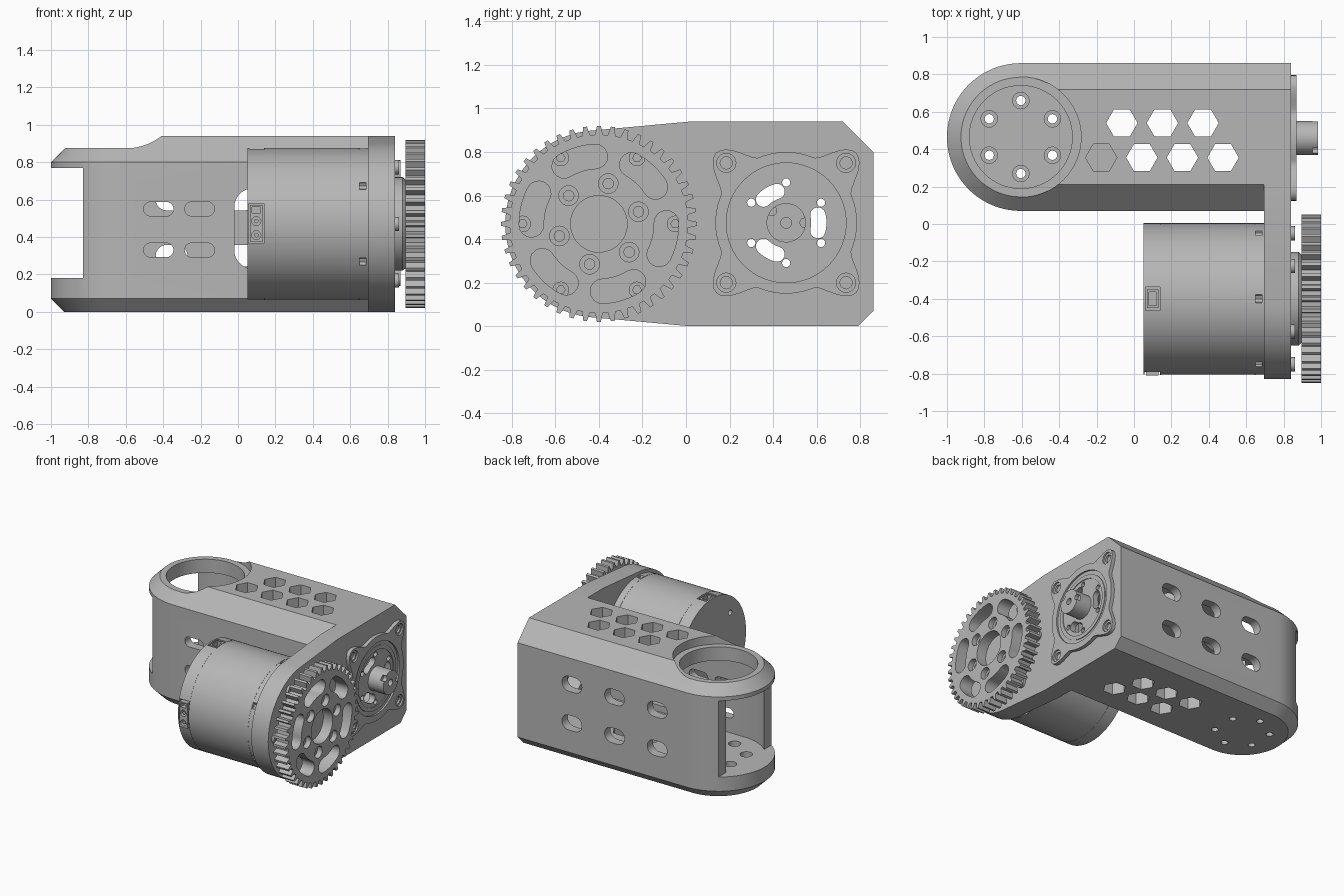
import bpy, bmesh, math
from math import cos, sin, pi, radians

cube = bpy.data.objects.get("Cube")
if cube:
    bpy.data.objects.remove(cube)

grey = bpy.data.materials.new("machined_grey")
grey.use_nodes = True
COLOUR = (0.47, 0.47, 0.47, 1)
grey.diffuse_color = COLOUR
grey.node_tree.nodes["Principled BSDF"].inputs["Base Color"].default_value = COLOUR

# Key centres: (y, z) of the motor and bearing axes, (x, y) of the swivel joint
MOTOR = (-0.40, 0.47)
BEARING = (0.46, 0.475)
JOINT = (-0.605, 0.465)
PLACE = {"x": lambda a, b, h: (h, a, b),
         "y": lambda a, b, h: (a, h, b),
         "z": lambda a, b, h: (a, b, h)}


# ---- helpers ----
def loft(name, rings):
    """Skin a stack of equal-length closed rings and cap both ends."""
    bm = bmesh.new()
    loops = [[bm.verts.new(p) for p in ring] for ring in rings]
    for lo, hi in zip(loops, loops[1:]):
        for i in range(len(lo)):
            j = (i + 1) % len(lo)
            bm.faces.new((lo[i], lo[j], hi[j], hi[i]))
    bm.faces.new(loops[0][::-1])
    bm.faces.new(loops[-1])
    bmesh.ops.recalc_face_normals(bm, faces=bm.faces)
    mesh = bpy.data.meshes.new(name)
    bm.to_mesh(mesh)
    bm.free()
    mesh.materials.append(grey)
    obj = bpy.data.objects.new(name, mesh)
    bpy.context.collection.objects.link(obj)
    return obj


def prism(name, axis, pts, lo, hi):
    return loft(name, [[PLACE[axis](a, b, h) for a, b in pts] for h in (lo, hi)])


def arc(c, r, a0, a1, n):
    return [(c[0] + r * cos(radians(a0 + (a1 - a0) * i / n)),
             c[1] + r * sin(radians(a0 + (a1 - a0) * i / n))) for i in range(n + 1)]


def circle(c, r, n=32):
    return arc(c, r, 0, 360, n)[:-1]


def rect(c, w, h):
    return [(c[0] + sx * w, c[1] + sy * h) for sx, sy in ((-1, -1), (1, -1), (1, 1), (-1, 1))]


def slot(c, w, r):
    return (arc((c[0] + w - r, c[1]), r, -90, 90, 10)
            + arc((c[0] - w + r, c[1]), r, 90, 270, 10))


def kidney(c, r, w, mid, half):
    """Curved slot following a circle, with round ends."""
    a, b = mid - half, mid + half
    start, end = polar(c, r, a), polar(c, r, b)
    return (arc(c, r + w, a, b, 10) + arc(end, w, b, b + 180, 8)[1:-1]
            + arc(c, r - w, b, a, 10) + arc(start, w, a + 180, a + 360, 8)[1:-1])


def polar(c, r, deg):
    return (c[0] + r * cos(radians(deg)), c[1] + r * sin(radians(deg)))


def carve(target, cutters, operation="DIFFERENCE"):
    """Apply a row of booleans and delete the helpers."""
    for cutter in cutters:
        cutter.hide_render = True
        mod = target.modifiers.new("carve", "BOOLEAN")
        mod.object, mod.operation, mod.solver = cutter, operation, "EXACT"
    graph = bpy.context.evaluated_depsgraph_get()
    mesh = bpy.data.meshes.new_from_object(target.evaluated_get(graph))
    target.modifiers.clear()
    target.data = mesh
    for cutter in cutters:
        bpy.data.objects.remove(cutter)


def cut(axis, pts, lo, hi):
    return prism("cutter", axis, pts, lo, hi)


# ---- arm housing: round-ended box with chamfered long edges ----
def outline(r, right):
    return arc(JOINT, r, 90, 270, 40) + [(right, JOINT[1] - r), (right, JOINT[1] + r)]


WIDE = 0.395
levels = [(0, 0.07), (0.07, 0), (0.80, 0), (0.94, 0.14)]
housing = loft("arm_housing", [[(x, y, z) for x, y in outline(WIDE - inset, 0.84)]
                               for z, inset in levels])

# Motor mounting plate, joined to the housing
plate_shape = arc(MOTOR, 0.43, 95, 265, 48) + [(0.02, 0), (0.23, 0), (0.23, 0.94), (0.02, 0.94)]
carve(housing, [prism("motor_plate", "x", plate_shape, 0.695, 0.84)], "UNION")

# Cavity, open end, swivel ring seat and ring hole, bearing bore
cutters = [cut("z", outline(0.325, 0.695), 0.18, 0.77),
           cut("y", rect((-1.03, 0.475), 0.20, 0.295), -0.2, 1.2),
           cut("z", circle(JOINT, 0.322, 64), 0.875, 1.2),
           cut("z", circle(JOINT, 0.275, 64), 0.6, 1.1),
           cut("x", circle(BEARING, 0.24, 48), 0.6, 0.9)]
# Bolt holes in the lower swivel plate
for k in range(6):
    p = polar(JOINT, 0.195, 30 + 60 * k)
    cutters += [cut("z", circle(p, 0.025, 16), -0.1, 0.3),
                cut("z", circle(p, 0.044, 24), 0.10, 0.3)]
# Hexagonal lightening holes
for y, first, count in ((0.54, -0.065, 3), (0.355, -0.175, 4)):
    for k in range(count):
        low = 0.6 if count == 4 and k == 0 else -0.1
        cutters.append(cut("z", circle((first + 0.217 * k, y), 0.084, 6), low, 1.1))
# Cable slots in the front and back walls
for z in (0.33, 0.55):
    cutters += [cut("y", slot((x, z), 0.08, 0.038), -0.1, 0.3) for x in (-0.425, -0.205)]
for z in (0.30, 0.60):
    cutters += [cut("y", slot((x, z), 0.085, 0.058), 0.6, 1.0) for x in (-0.355, 0.01, 0.375)]
# Cable window behind the motor
window = (arc((0.3, 0.56), 0.1, 0, 90, 8) + arc((0.08, 0.56), 0.1, 90, 180, 8)
          + arc((0.08, 0.33), 0.1, 180, 270, 8) + arc((0.3, 0.33), 0.1, 270, 360, 8))
cutters.append(cut("y", window, -0.02, 0.3))
# Back edge of the plate keeps the top chamfer all the way to the end
carve(housing, cutters)

# ---- motor can ----
motor = prism("motor_can", "x", circle(MOTOR, 0.405, 96), 0.05, 0.70)
cutters = [cut("y", rect((0.098, 0.472), 0.042, 0.108), -0.9, -0.72),
           cut("z", rect((0.1, -0.4), 0.038, 0.062), 0.83, 0.95)]
for k in range(6):  # clip notches around the mounting end
    y, z = polar(MOTOR, 0.405, 30 + 60 * k)
    cutters.append(cut("x", circle((y, z), 0.024, 8), 0.65, 0.685))
for k in range(4):  # screw holes in the rear face
    cutters.append(cut("x", circle(polar(MOTOR, 0.3, 45 + 90 * k), 0.02, 16), 0, 0.1))
carve(motor, cutters)
for x in (0.14, 0.645):
    prism("motor_seam_band", "x", circle(MOTOR, 0.4065, 96), x, x + 0.004)

# Power connector on the front and signal connector on top
power = prism("power_connector", "y", rect((0.098, 0.472), 0.034, 0.098), -0.809, -0.70)
carve(power, [cut("y", circle((0.098, z), 0.024, 20), -0.9, -0.76) for z in (0.41, 0.485)]
      + [cut("y", rect((0.098, 0.545), 0.022, 0.016), -0.9, -0.77)])
for z in (0.41, 0.485):
    prism("power_pin", "y", circle((0.098, z), 0.012, 12), -0.80, -0.74)
signal = prism("signal_connector", "z", rect((0.1, -0.4), 0.03, 0.05), 0.80, 0.868)
carve(signal, [cut("z", rect((0.1, -0.4), 0.02, 0.036), 0.84, 0.9)])

# ---- output hub and gear ----
hub_rings = [(0.83, 0.25), (0.88, 0.25), (0.897, 0.235)]
loft("output_hub", [[(x, y, z) for y, z in circle(MOTOR, r, 64)] for x, r in hub_rings])
for k in range(6):
    p = polar(MOTOR, 0.35, 60 * k)
    screw = prism("mount_screw", "x", circle(p, 0.038, 24), 0.83, 0.86)
    carve(screw, [cut("x", circle(p, 0.02, 6), 0.845, 0.9)])

TEETH = 44
gear_shape = []
for k in range(TEETH):
    for part, r in ((-0.30, 0.41), (-0.14, 0.45), (0.14, 0.45), (0.30, 0.41)):
        gear_shape.append(polar(MOTOR, r, (k + part) * 360 / TEETH))
gear = prism("output_gear", "x", gear_shape, 0.895, 1.0)
cutters = [cut("x", circle(MOTOR, 0.13, 48), 0.92, 1.1)]
for k in range(6):
    p = polar(MOTOR, 0.19, 17 + 60 * k)
    cutters += [cut("x", circle(p, 0.024, 16), 0.91, 1.1),
                cut("x", circle(p, 0.045, 24), 0.96, 1.1),
                cut("x", kidney(MOTOR, 0.31, 0.056, 47 + 60 * k, 14), 0.8, 1.1)]
carve(gear, cutters)

# ---- bearing flange with four ears, and its shaft ----
flange_shape = []
for deg in range(0, 360, 3):
    ear = max(0, cos(4 * radians(deg - 45))) ** 2
    flange_shape.append(polar(BEARING, 0.325 + 0.13 * ear, deg))
flange = prism("bearing_flange", "x", flange_shape, 0.81, 0.868)
cutters = [cut("x", circle(BEARING, 0.275, 64), 0.855, 0.9)]
for k in range(4):
    p = polar(BEARING, 0.389, 45 + 90 * k)
    cutters += [cut("x", circle(p, 0.044, 24), 0.855, 0.9),
                cut("x", circle(p, 0.028, 16), 0.7, 0.9)]
for k in range(6):
    cutters.append(cut("x", circle(polar(BEARING, 0.185, 30 + 60 * k), 0.019, 16), 0.7, 0.9))
for k in range(3):
    cutters.append(cut("x", kidney(BEARING, 0.15, 0.035, 120 * k, 14), 0.7, 0.9))
carve(flange, cutters)

race = prism("bearing_race", "x", circle(BEARING, 0.245, 64), 0.85, 0.861)
carve(race, [cut("x", circle(BEARING, 0.215, 64), 0.8, 0.9)])

shaft = prism("bearing_shaft", "x", circle(BEARING, 0.09, 48), 0.79, 0.985)
carve(shaft, [cut("x", circle(polar(BEARING, 0.085, a), 0.022, 12), 0.955, 1.1) for a in (0, 140)]
      + [cut("x", circle(BEARING, 0.025, 20), 0.95, 1.1)])

# ---- shading ----
bpy.ops.object.select_all(action="DESELECT")
for obj in bpy.context.collection.objects:
    if obj.type == "MESH" and grey.name in obj.data.materials:
        obj.select_set(True)
        bpy.context.view_layer.objects.active = obj
bpy.ops.object.shade_smooth_by_angle(angle=radians(30))
